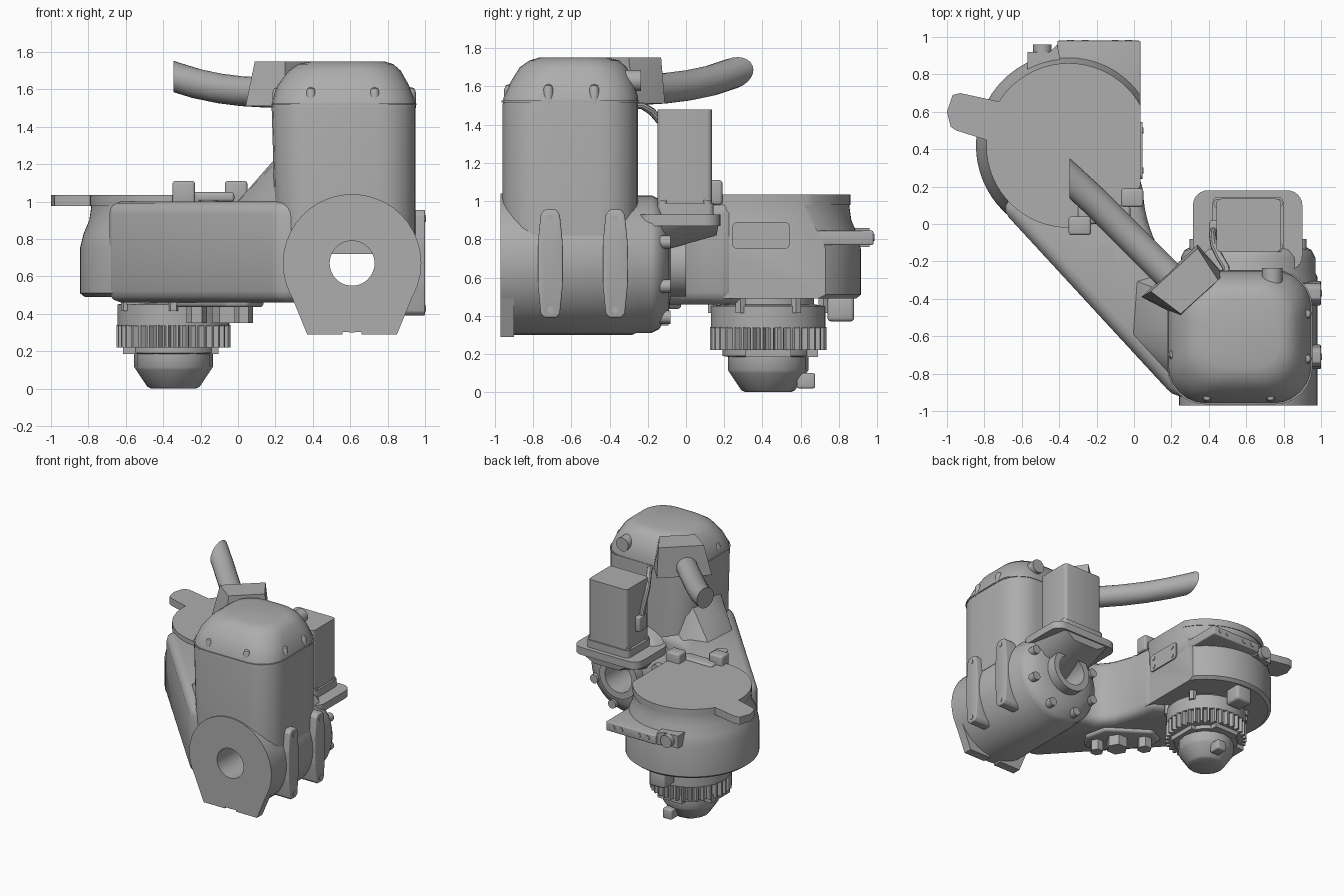
import bpy, bmesh
from math import sin, cos, pi, radians
from mathutils import Vector

if "Cube" in bpy.data.objects:
    bpy.data.objects.remove(bpy.data.objects["Cube"])

GREY = (0.42, 0.42, 0.42, 1)
metal = bpy.data.materials.new("cast grey metal")
metal.diffuse_color = GREY
metal.use_nodes = True
metal.node_tree.nodes["Principled BSDF"].inputs["Base Color"].default_value = GREY


def finish(name, bm, angle=35):
    bmesh.ops.remove_doubles(bm, verts=bm.verts, dist=1e-5)
    bmesh.ops.recalc_face_normals(bm, faces=bm.faces)
    me = bpy.data.meshes.new(name)
    bm.to_mesh(me)
    bm.free()
    me.materials.append(metal)
    me.shade_smooth()
    me.set_sharp_from_angle(angle=radians(angle))
    ob = bpy.data.objects.new(name, me)
    bpy.context.collection.objects.link(ob)
    return ob


def place(axis, a, b, h):
    return {"x": (h, a, b), "y": (a, h, b), "z": (a, b, h)}[axis]


def skin(bm, rings, caps=True, loop=False):
    """Join rings of points with quads."""
    vs = [[bm.verts.new(p) for p in ring] for ring in rings]
    n = len(vs[0])
    pairs = list(zip(vs, vs[1:])) + ([(vs[-1], vs[0])] if loop else [])
    for lo, hi in pairs:
        for i in range(n):
            j = (i + 1) % n
            bm.faces.new((lo[i], lo[j], hi[j], hi[i]))
    if caps and not loop:
        bm.faces.new(vs[0][::-1])
        bm.faces.new(vs[-1])


def trim(bm, co, no):
    geom = bm.verts[:] + bm.edges[:] + bm.faces[:]
    bmesh.ops.bisect_plane(bm, geom=geom, plane_co=co, plane_no=no, clear_outer=True)
    bmesh.ops.holes_fill(bm, edges=[e for e in bm.edges if e.is_boundary], sides=0)


def prism(name, pts, lo, hi, axis="z", bevel=0.0, upright=True):
    bm = bmesh.new()
    skin(bm, [[place(axis, a, b, h) for a, b in pts] for h in (lo, hi)])
    if bevel:
        bmesh.ops.recalc_face_normals(bm, faces=bm.faces)
        k = "xyz".index(axis)
        edges = [e for e in bm.edges if upright
                 or abs(e.verts[0].co[k] - e.verts[1].co[k]) > 1e-4]
        bmesh.ops.bevel(bm, geom=edges, offset=bevel, segments=3, profile=0.5,
                        affect="EDGES", clamp_overlap=True)
    return finish(name, bm)


def box(name, x0, x1, y0, y1, lo, hi, bevel=0.0, upright=True):
    return prism(name, [(x0, y0), (x1, y0), (x1, y1), (x0, y1)], lo, hi, "z", bevel, upright)


def lathe(name, profile, a, b, axis="z", seg=48, hollow=False, clip=None):
    """Turn (radius, height) points round an axis through (a, b)."""
    bm = bmesh.new()
    turn = [2 * pi * i / seg for i in range(seg)]
    skin(bm, [[place(axis, a + max(r, 1e-6) * cos(t), b + max(r, 1e-6) * sin(t), h)
               for t in turn] for r, h in profile], loop=hollow)
    if clip:
        trim(bm, *clip)
    return finish(name, bm)


def rod(name, r, lo, hi, a, b, axis="z", seg=24):
    return lathe(name, [(r, lo), (r, hi)], a, b, axis, seg)


def hull(name, pts):
    bm = bmesh.new()
    for p in pts:
        bm.verts.new(p)
    bmesh.ops.convex_hull(bm, input=bm.verts)
    return finish(name, bm, 50)


def tube(name, path, r, seg=20, clip=None):
    bm = bmesh.new()
    path = [Vector(p) for p in path]
    rings = []
    for i, p in enumerate(path):
        d = path[min(i + 1, len(path) - 1)] - path[max(i - 1, 0)]
        side = d.cross(Vector((0, 0, 1))).normalized()
        up = side.cross(d).normalized()
        rings.append([p + r * (cos(t) * side + sin(t) * up)
                      for t in (2 * pi * k / seg for k in range(seg))])
    skin(bm, rings)
    if clip:
        trim(bm, *clip)
    return finish(name, bm)


def rounded(x0, x1, y0, y1, r, n=6):
    out = []
    for k, (cx, cy) in enumerate([(x1 - r, y1 - r), (x0 + r, y1 - r), (x0 + r, y0 + r), (x1 - r, y0 + r)]):
        out += [(cx + r * cos((k + i / n) * pi / 2), cy + r * sin((k + i / n) * pi / 2))
                for i in range(n + 1)]
    return out


# Elbow: hollow horizontal barrel with stepped rear flange
EX, EZ = 0.61, 0.67
lathe("elbow_barrel", [(.12, -.97), (.37, -.97), (.37, -.28), (.36, -.26), (.36, -.18), (.34, -.14),
                       (.25, -.09), (.17, -.08), (.17, 0), (.12, 0)], EX, EZ, "y", 40, True)
for side in (-1, 1):
    prism("elbow_foot", [(EX + side * x, z) for x, z in
                         ((.05, .29), (.24, .29), (.355, .57), (.2, .5), (.05, .4))],
          -.97, -.9, "y")
for i in range(8):
    t = pi / 8 + i * pi / 4
    rod("flange_bolt", .035, -.2, -.08, EX + .3 * cos(t), EZ + .3 * sin(t), "y", 12)

# Side straps with bolts
half = [(.03, .39), (.05, .41), (.065, .56), (.065, .78), (.05, .93), (.03, .955)]
for y in (-.71, -.37):
    prism("side_strap", [(y + w, z) for w, z in half] + [(y - w, z) for w, z in half[::-1]],
          .8, 1.0, "x", .008)
    for z in (.43, .91):
        rod("strap_bolt", .018, .99, 1.004, y, z, "x", 12)

# Upright housing with domed cap
sections = [(.82, .2, .95, -.96, -.25, .2), (1.5, .18, .95, -.96, -.25, .2),
            (1.54, .185, .945, -.955, -.25, .2), (1.62, .21, .915, -.92, -.27, .2),
            (1.70, .27, .87, -.87, -.31, .19), (1.735, .32, .83, -.82, -.35, .17),
            (1.75, .39, .78, -.77, -.41, .14)]
bm = bmesh.new()
skin(bm, [[(x, y, s[0]) for x, y in rounded(*s[1:])] for s in sections])
finish("upright_housing", bm, 45)
prism("cap_seam", rounded(.178, .954, -.964, -.246, .2), 1.515, 1.525)
for x, y in ((.39, -.925), (.73, -.925), (.21, -.7), (.925, -.72), (.925, -.48)):
    lathe("cap_bolt", [(.026, 1.5), (.026, 1.585), (.018, 1.605), (0, 1.612)], x, y, "z", 12)
rod("cap_plug", .055, -.4, -.235, .74, 1.63, "y")

# Cable outlet and cable
hull("cable_outlet", [(.04, -.39, 1.51), (.34, -.11, 1.51), (.48, -.27, 1.51), (.25, -.5, 1.51),
                      (.09, -.36, 1.75), (.34, -.13, 1.75), (.45, -.3, 1.75), (.25, -.48, 1.75)])
tube("cable", [(.25, -.34, 1.58), (.14, -.23, 1.583), (.02, -.11, 1.59), (-.1, .01, 1.605),
               (-.22, .13, 1.63), (-.35, .25, 1.67), (-.52, .4, 1.73)], .08, 24,
     ((-.345, 0, 0), (-1, 0, 0)))

# Forearm casting, blend into upright, underside boss
prism("forearm", [(-.715, .085), (.22, -.93), (.45, -.9), (.45, -.25), (.2, -.22), (.12, -.12),
                  (.06, .05), (.04, .25), (-.35, .42)], .46, 1.0, "z", .07)
hull("forearm_blend", [(-.02, -.58, .98), (0, -.3, .98), (.2, -.82, .98), (.26, -.76, 1.27),
                       (.26, -.4, 1.27), (.19, -.55, 1.22), (.2, -.24, .98), (.35, -.8, .9), (.35, -.3, .9)])
prism("underside_boss", [(-.33, -.08), (-.2, -.02), (.1, -.22), (.14, -.4), (.05, -.52),
                         (-.06, -.5), (-.33, -.22)], .435, .52, "z", .02)
for x, y, r in ((-.22, -.14, .055), (-.06, -.27, .08), (.03, -.4, .05)):
    rod("boss_bolt", r, .35, .46, x, y, "z", 6)
prism("top_pad", rounded(-.2, -.11, -.28, -.11, .044), .98, 1.008)

# Wrist drum, flattened on one side, with cover and tab
DX, DY = -.35, .42
flat = ((.035, 0, 0), (1, 0, 0))
lathe("wrist_drum", [(.47, .49), (.495, .51), (.495, .75), (.475, .83), (.445, .9), (.435, .97), (.435, .99)],
      DX, DY, seg=64, clip=flat)
lathe("drum_cover", [(.44, .98), (.44, 1.035)], DX, DY, seg=64, clip=flat)
prism("cover_tab", [(-.6, .62), (-.7, .65), (-.93, .7), (-.97, .69), (-1, .6), (-.98, .52), (-.95, .5),
                    (-.76, .44), (-.6, .44)], .975, 1.035)
for x, y in ((-.29, -.02), (-.01, .13)):
    box("cover_lug", x - .06, x + .06, y - .04, y + .06, .98, 1.11, .015)
box("cover_bridge", -.3, -.02, 0, .1, 1.0, 1.05, .015)

# Drum side fittings
prism("corner_flange", [(-.41, .7), (.035, .5), (.035, .98), (-.41, .98)], .77, .845, "z", .008)
for x in (-.34, -.26, -.1, -.03):
    rod("flange_screw", .018, .97, .985, x, .81, "y", 12)
prism("rear_bracket", [(-.57, .75), (-.57, .92), (-.45, .92), (-.41, .96), (-.38, .8)], .76, .86)
rod("rear_knob", .05, .85, .96, -.49, .81, "y")
prism("side_plate", rounded(.24, .545, .75, .89, .03), .02, .045, "x")
for y in (.285, .5):
    for z in (.785, .855):
        rod("plate_screw", .016, .04, .05, y, z, "x", 12)

# Wrist: collar, toothed ring, hub and tapered tip
WX, WY = -.345, .43
lathe("wrist_collar", [(.24, .52), (.24, .46), (.3, .45), (.3, .335)], WX, WY)
teeth = 36
gear = [(.305 if k in (1, 2) else .275, 2 * pi * (i + k / 4) / teeth) for i in range(teeth) for k in range(4)]
prism("toothed_ring", [(WX + r * cos(t), WY + r * sin(t)) for r, t in gear], .22, .34)
lathe("wrist_hub", [(.24, .23), (.24, .19), (.21, .185), (.21, .115), (.2, .1), (.14, .01), (.12, 0)], WX, WY, seg=16)
box("hub_block", WX - .27, WX + .24, WY - .12, WY + .12, .185, .25)
box("hub_block", WX - .1, WX + .12, WY - .2, WY + .26, .185, .25)
box("tip_sensor", -.34, -.26, .58, .675, .02, .1, .01)
box("drum_under_lug", -.42, -.28, .74, .88, .37, .5, .02)
box("drum_under_rail", -.6, -.2, .2, .62, .45, .5)
for i in range(6):
    t = pi / 6 + i * pi / 3
    rod("collar_bolt", .03, .415, .5, WX + .29 * cos(t), WY + .29 * sin(t), "z", 6)

# Motor, mounting flange and lead
prism("motor_flange", rounded(.315, .9, -.25, .18, .08), .87, .93)
hull("motor_web", [(x, y, z) for x, y, z in ((.32, -.2, .88), (.89, -.2, .88), (.4, .17, .88), (.82, .17, .88),
                                            (.42, -.2, .72), (.8, -.2, .72), (.5, .16, .82), (.72, .16, .82))])
box("motor_base", .42, .8, -.15, .145, .92, .99, .03, False)
box("motor_body", .44, .785, -.15, .135, .95, 1.48, .025, False)
for x in (.45, .77):
    for y in (-.12, .11):
        rod("motor_bolt", .025, .98, 1.005, x, y, "z", 12)
box("motor_connector", .405, .46, -.08, .02, 1.1, 1.22, .01)
tube("motor_lead", [(.5, -.32, 1.5), (.49, -.23, 1.5), (.46, -.18, 1.47), (.43, -.12, 1.4),
                    (.42, -.06, 1.3), (.425, -.03, 1.18)], .02, 10)
